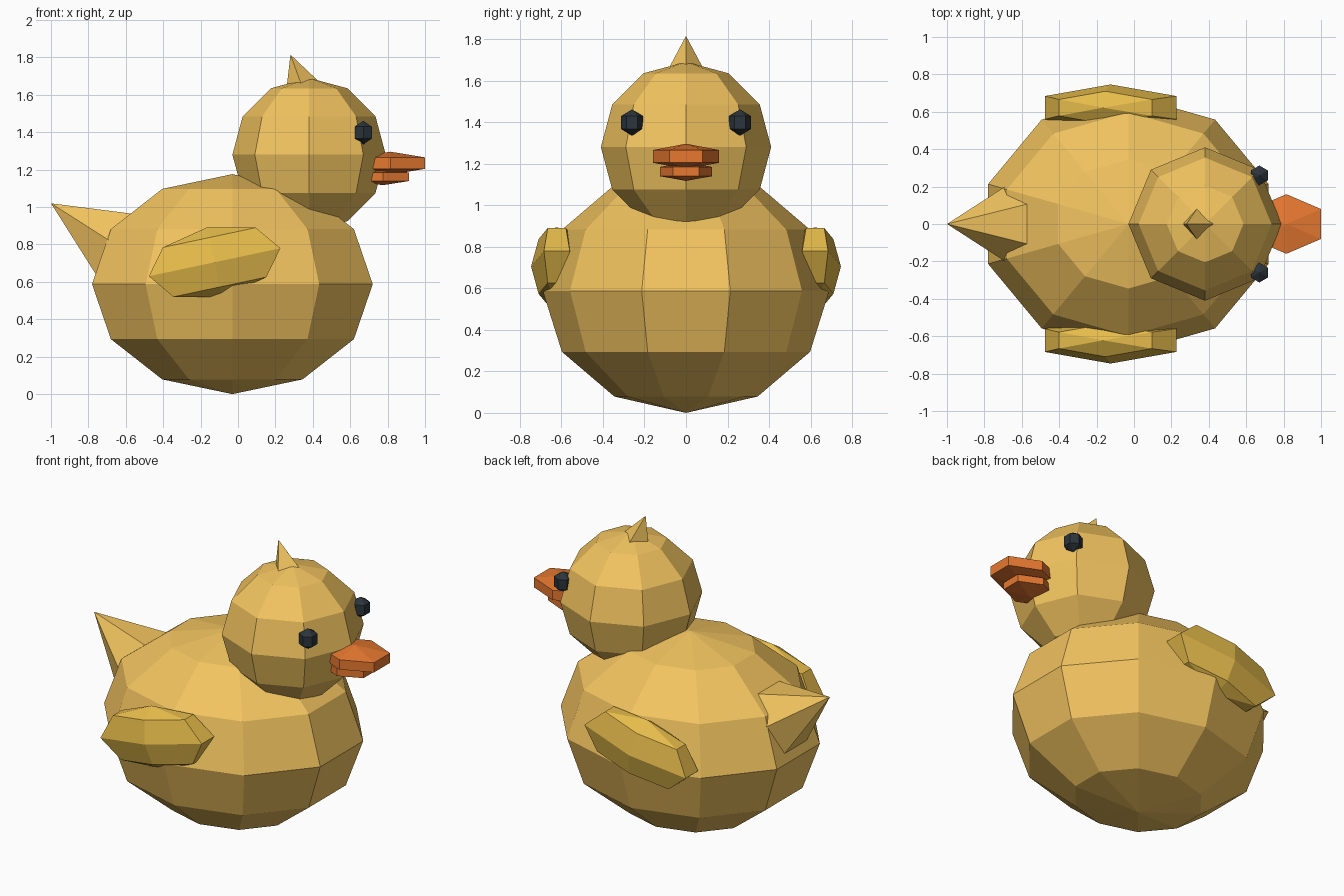
import bpy, bmesh
from math import sin, cos, pi, radians
from mathutils import Vector, Matrix

if "Cube" in bpy.data.objects:
    bpy.data.objects.remove(bpy.data.objects["Cube"])


def material(name, color):
    m = bpy.data.materials.new(name)
    m.diffuse_color = (*color, 1)
    m.use_nodes = True
    m.node_tree.nodes["Principled BSDF"].inputs["Base Color"].default_value = m.diffuse_color
    return m


YELLOW = material("yellow", (0.89, 0.55, 0.115))
GOLD = material("gold", (0.79, 0.50, 0.07))
ORANGE = material("orange", (0.80, 0.19, 0.03))
DARK = material("dark", (0.025, 0.035, 0.045))


def lathe(name, profile, sides, mat, loc, scale=(1, 1, 1), tilt=0):
    """Flat-faced solid of revolution with a vertex column on +y; tilt turns it about y."""
    bm = bmesh.new()
    rings = []
    for r, z in profile:
        if r < 1e-6:
            rings.append([bm.verts.new((0, 0, z))] * sides)
        else:
            rings.append([bm.verts.new((r * cos(pi / 2 + 2 * pi * i / sides),
                                        r * sin(pi / 2 + 2 * pi * i / sides), z))
                          for i in range(sides)])
    for a, b in zip(rings, rings[1:]):
        for i in range(sides):
            j = (i + 1) % sides
            quad = list(dict.fromkeys((a[i], a[j], b[j], b[i])))
            bm.faces.new(quad)
    bm.transform(Matrix.Translation(Vector(loc)) @ Matrix.Rotation(radians(tilt), 4, 'Y')
                 @ Matrix.Diagonal((*scale, 1)))
    bmesh.ops.recalc_face_normals(bm, faces=bm.faces)
    me = bpy.data.meshes.new(name)
    bm.to_mesh(me)
    bm.free()
    me.materials.append(mat)
    ob = bpy.data.objects.new(name, me)
    bpy.context.collection.objects.link(ob)
    return ob


def ball(name, sides, bands, mat, loc, scale, tilt=0):
    profile = [(sin(pi * k / bands), -cos(pi * k / bands)) for k in range(bands + 1)]
    return lathe(name, profile, sides, mat, loc, scale, tilt)


def spike(name, sides, r, h, mat, loc, tilt):
    return lathe(name, [(0, 0), (r, 0), (0, h)], sides, mat, loc, tilt=tilt)


# Body and head
ball("body", 10, 6, YELLOW, (-0.03, 0, 0.588), (0.789, 0.69, 0.588))
ball("head", 8, 6, YELLOW, (0.38, 0, 1.28), (0.41, 0.41, 0.41))

# Tail and head tuft
spike("tail", 6, 0.245, 0.45, YELLOW, (-0.62, 0, 0.778), -57.5)
spike("head_tuft", 4, 0.09, 0.18, YELLOW, (0.342, 0, 1.646), -20)

# Beak halves
ball("upper_beak", 6, 3, ORANGE, (0.815, 0, 1.235), (0.247, 0.184, 0.061))
ball("lower_beak", 6, 3, ORANGE, (0.775, 0, 1.162), (0.187, 0.144, 0.045))

# Mirrored eyes and wings
for side, s in (("left", 1), ("right", -1)):
    ball(side + "_eye", 6, 3, DARK, (0.67, s * 0.26, 1.398), (0.061, 0.061, 0.063))
    ball(side + "_wing", 6, 4, GOLD, (-0.125, s * 0.622, 0.705), (0.415, 0.124, 0.191), -12)
